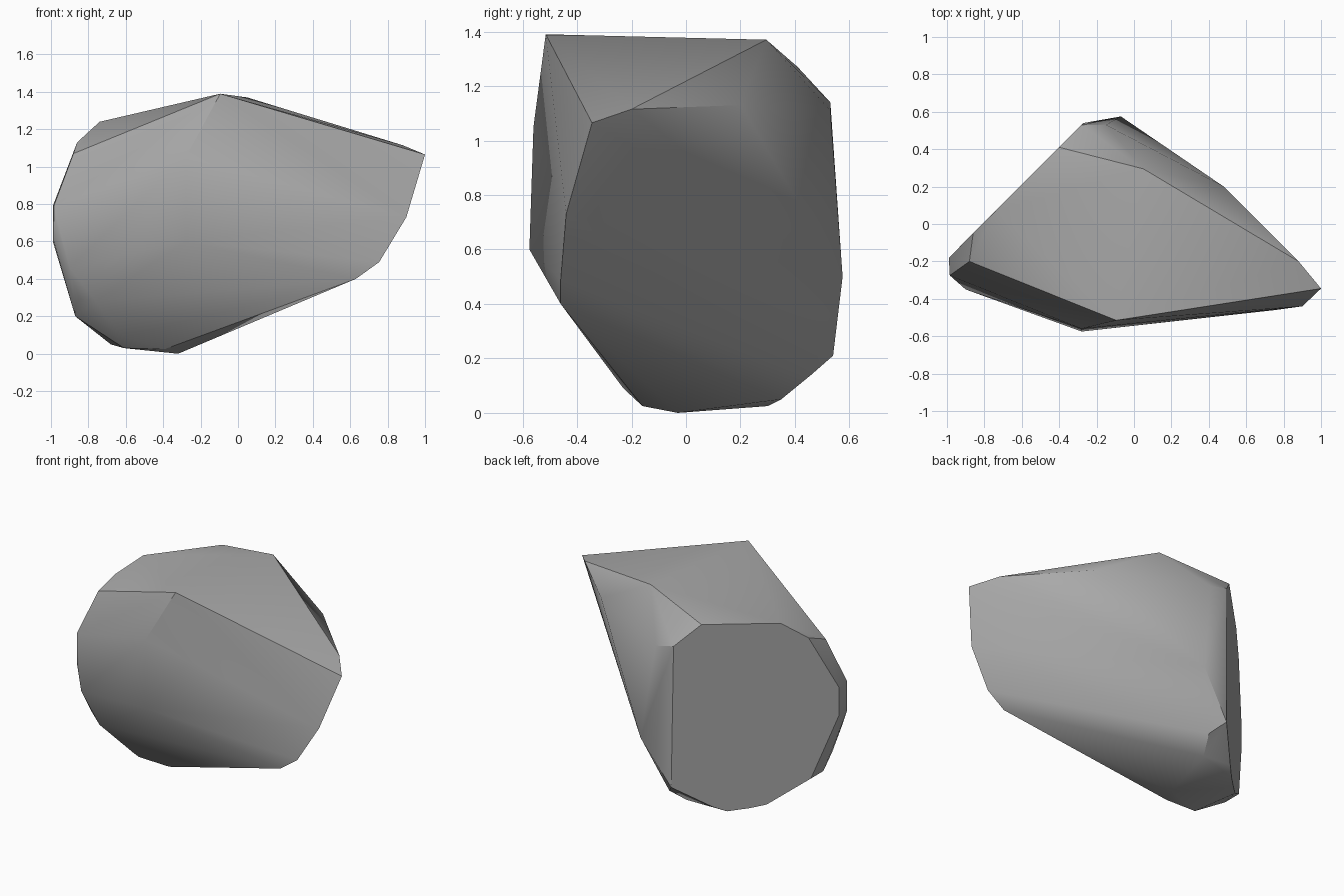
import bpy
import bmesh
import math

cube = bpy.data.objects.get("Cube")
if cube:
    bpy.data.objects.remove(cube, do_unlink=True)


def make_material(name, grey):
    """One flat colour for viewport and render."""
    material = bpy.data.materials.new(name)
    material.use_nodes = True
    colour = (grey, grey, grey, 1)
    material.diffuse_color = colour
    material.node_tree.nodes["Principled BSDF"].inputs["Base Color"].default_value = colour
    return material


# Flat cleaved side: rim outline as (x, z), lying on one slanted upright plane
cleaved_rim = [(-.4, 1.27), (-.74, 1.24), (-.86, 1.13), (-.99, .79), (-.99, .6),
               (-.87, .2), (-.68, .05), (-.61, .035), (-.51, .025),
               (-.45, .06), (-.27, .21), (-.28, 1.14)]
corners = [(x, x + .81, z) for x, z in cleaved_rim]

# Top ridge running out to the pointed end, then down its edge
corners += [(-.095, -.515, 1.39), (.05, .295, 1.37), (.88, -.2, 1.115),
            (1, -.345, 1.065), (.9, -.44, .73), (.755, -.46, .49), (.63, -.46, .4)]

# Front bulge
corners += [(-.28, -.575, .6), (-.28, -.56, 1.05)]

# Rounded blunt end
corners += [(-.88, -.2, 1.07), (-.985, -.275, .79), (-.985, -.275, .6),
            (-.9, -.35, .46), (-.88, -.27, .3), (-.87, -.19, .2)]

# Underside
corners += [(-.76, -.36, .28), (-.61, -.23, .09), (-.61, -.16, .03),
            (-.39, -.16, .025), (-.32, -.03, 0), (-.25, .35, .05), (-.2, .46, .14)]

# Back shoulder
corners += [(.48, .2, 1.13), (-.15, .53, 1.11), (-.07, .575, .5)]

# Wrap the corners in one convex boulder and merge nearly flat triangles
bm = bmesh.new()
for corner in corners:
    bm.verts.new(corner)
hull = bmesh.ops.convex_hull(bm, input=bm.verts)
loose = {v for v in hull["geom_interior"] + hull["geom_unused"]
         if isinstance(v, bmesh.types.BMVert)}
bmesh.ops.delete(bm, geom=list(loose), context="VERTS")
bmesh.ops.dissolve_limit(bm, angle_limit=math.radians(2), verts=bm.verts, edges=bm.edges)
bmesh.ops.recalc_face_normals(bm, faces=bm.faces)

mesh = bpy.data.meshes.new("boulder")
bm.to_mesh(mesh)
bm.free()
boulder = bpy.data.objects.new("boulder", mesh)
bpy.context.collection.objects.link(boulder)
mesh.materials.append(make_material("stone grey", .4))

# Soft shading that keeps the sharp breaks
bpy.context.view_layer.objects.active = boulder
boulder.select_set(True)
bpy.ops.object.shade_smooth_by_angle(angle=math.radians(30))
